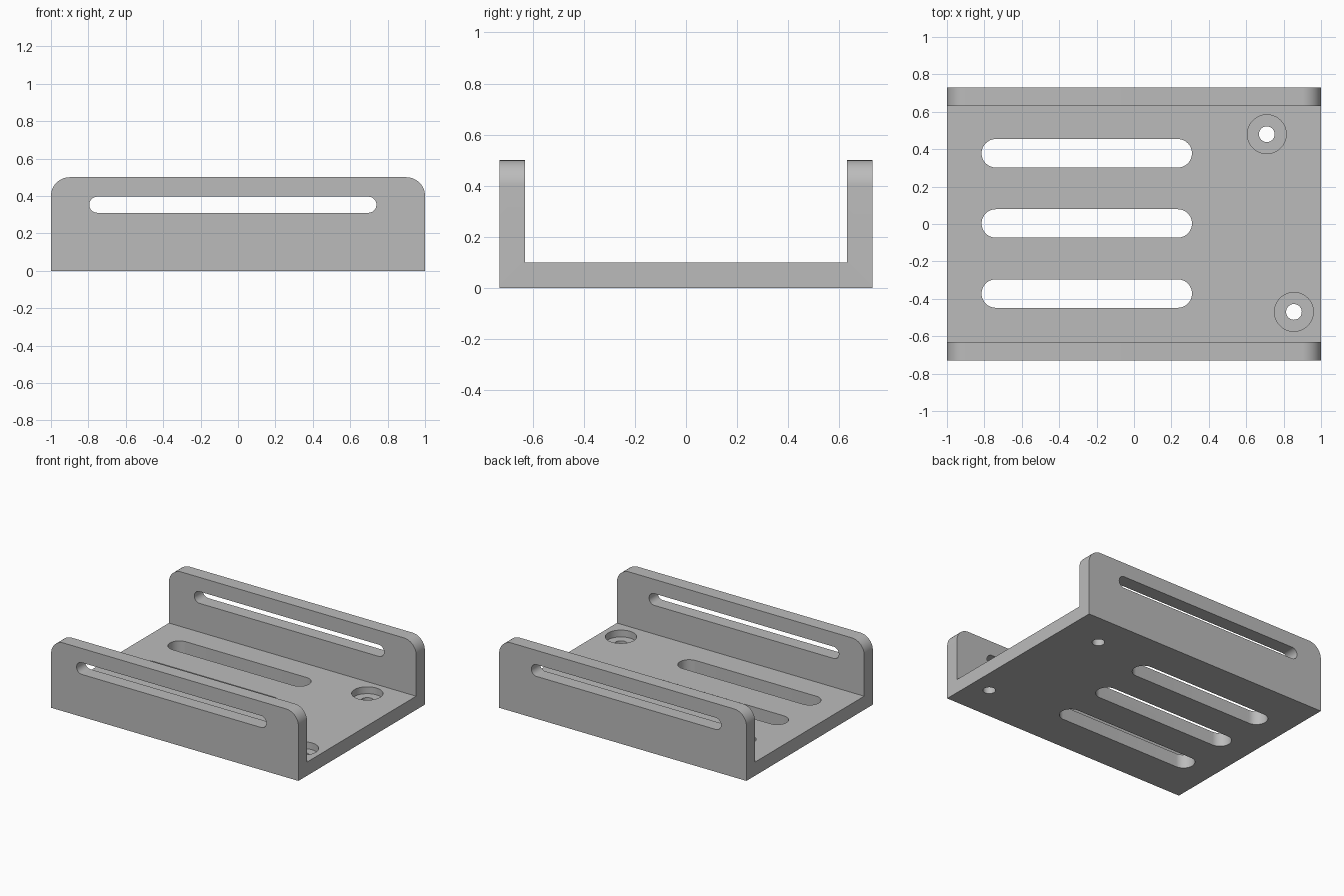
import bpy, bmesh, math
from mathutils import Matrix

cube = bpy.data.objects.get("Cube")
if cube:
    bpy.data.objects.remove(cube, do_unlink=True)

GREY = (0.5, 0.5, 0.5, 1)
grey = bpy.data.materials.new("plain grey")
grey.use_nodes = True
grey.diffuse_color = GREY
grey.node_tree.nodes["Principled BSDF"].inputs["Base Color"].default_value = GREY

HALF_X, HALF_Y, HEIGHT, THICK = 1.0, 0.73, 0.5, 0.1
INNER_Y = HALF_Y - THICK


def prism(bm, points, direction):
    """Extrude a closed outline along a direction."""
    face = bm.faces.new([bm.verts.new(p) for p in points])
    new = bmesh.ops.extrude_face_region(bm, geom=[face])["geom"]
    bmesh.ops.translate(bm, vec=direction,
                        verts=[v for v in new if isinstance(v, bmesh.types.BMVert)])
    bmesh.ops.recalc_face_normals(bm, faces=bm.faces)


def make_object(bm, name):
    mesh = bpy.data.meshes.new(name)
    bm.to_mesh(mesh)
    bm.free()
    mesh.materials.append(grey)
    obj = bpy.data.objects.new(name, mesh)
    bpy.context.collection.objects.link(obj)
    return obj


def slot_cutter(x0, x1, radius, depth, matrix, steps=24):
    """Rounded slot (or round hole when x0 and x1 are one diameter apart)."""
    points = []
    for cx, start in ((x1 - radius, -math.pi / 2), (x0 + radius, math.pi / 2)):
        for i in range(steps + 1):
            a = start + math.pi * i / steps
            points.append((cx + radius * math.cos(a), radius * math.sin(a), 0))
    bm = bmesh.new()
    prism(bm, points, (0, 0, depth))
    bmesh.ops.remove_doubles(bm, verts=bm.verts, dist=1e-5)
    bmesh.ops.transform(bm, matrix=matrix, verts=bm.verts)
    bmesh.ops.recalc_face_normals(bm, faces=bm.faces)
    cutter = make_object(bm, "cutter")
    cutter.hide_render = True
    return cutter


# U-shaped channel with rounded upper wall corners
bm = bmesh.new()
profile = [(-HALF_Y, 0), (HALF_Y, 0), (HALF_Y, HEIGHT), (INNER_Y, HEIGHT),
           (INNER_Y, THICK), (-INNER_Y, THICK), (-INNER_Y, HEIGHT), (-HALF_Y, HEIGHT)]
prism(bm, [(-HALF_X, y, z) for y, z in profile], (2 * HALF_X, 0, 0))
corners = [e for e in bm.edges
           if all(v.co.z > HEIGHT - 0.01 for v in e.verts)
           and abs(e.verts[0].co.x - e.verts[1].co.x) < 0.01]
bmesh.ops.bevel(bm, geom=corners, offset=0.1, segments=16, profile=0.5, affect='EDGES')
bracket = make_object(bm, "channel_bracket")

cutters = []
# three floor slots
for y in (-0.372, 0.003, 0.378):
    cutters.append(slot_cutter(-0.815, 0.31, 0.076, 0.4, Matrix.Translation((0, y, -0.1))))
# one long slot in each side wall
for y in (-INNER_Y + 0.1, HALF_Y + 0.1):
    stand = Matrix.Translation((0, y, 0.353)) @ Matrix.Rotation(math.pi / 2, 4, 'X')
    cutters.append(slot_cutter(-0.795, 0.74, 0.043, 0.3, stand))
# two counterbored screw holes
for x, y in ((0.71, 0.48), (0.855, -0.47)):
    for radius, bottom in ((0.042, -0.1), (0.104, 0.05)):
        cutters.append(slot_cutter(-radius, radius, radius, 0.3,
                                   Matrix.Translation((x, y, bottom))))

# cut every opening
bpy.context.view_layer.objects.active = bracket
for cutter in cutters:
    mod = bracket.modifiers.new("opening", 'BOOLEAN')
    mod.operation = 'DIFFERENCE'
    mod.solver = 'EXACT'
    mod.object = cutter
    bpy.ops.object.modifier_apply(modifier=mod.name)
    bpy.data.objects.remove(cutter, do_unlink=True)

# smooth curves, sharp edges
bpy.ops.object.select_all(action='DESELECT')
bracket.select_set(True)
bpy.ops.object.shade_smooth_by_angle(angle=math.radians(30))
